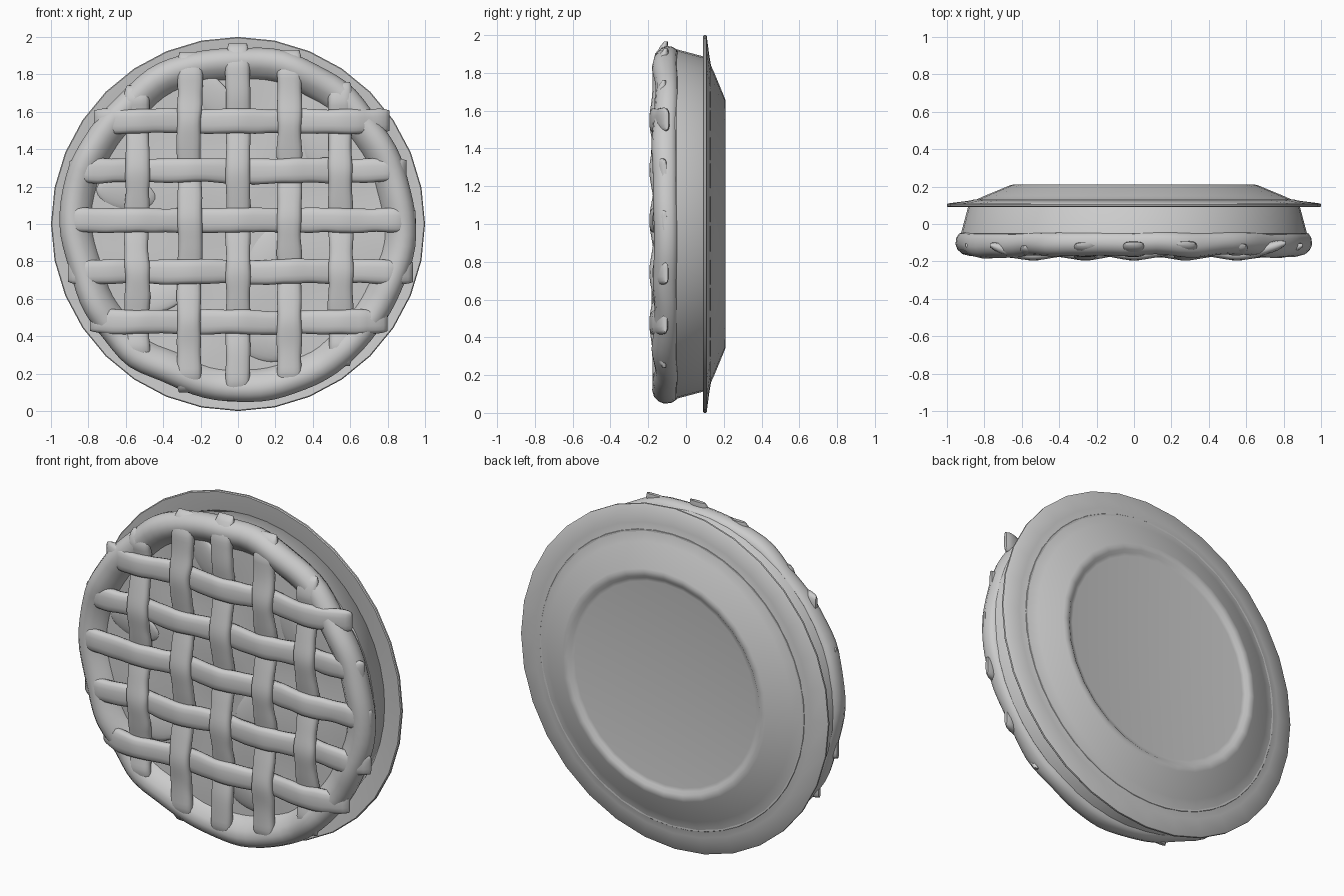
import bpy, bmesh, math, random
from mathutils import Vector, noise, Matrix

if "Cube" in bpy.data.objects:
    bpy.data.objects.remove(bpy.data.objects["Cube"])

random.seed(4)
CZ = 1.0  # height of the pie's axis, which runs along y


def finish(name, bm, angle=40):
    bmesh.ops.remove_doubles(bm, verts=bm.verts, dist=1e-5)
    bmesh.ops.recalc_face_normals(bm, faces=bm.faces)
    me = bpy.data.meshes.new(name)
    bm.to_mesh(me)
    bm.free()
    ob = bpy.data.objects.new(name, me)
    bpy.context.collection.objects.link(ob)
    bpy.ops.object.select_all(action='DESELECT')
    ob.select_set(True)
    bpy.context.view_layer.objects.active = ob
    bpy.ops.object.shade_smooth_by_angle(angle=math.radians(angle))
    return ob


def lathe(name, profile, segs, closed=False, warp=None, angle=40):
    """Revolve (radius, y) points round the pie's axis."""
    bm = bmesh.new()
    rings = []
    for r, y in profile:
        ring = []
        for i in range(segs):
            a = 2 * math.pi * i / segs
            rr, yy = warp(r, y, a) if warp else (r, y)
            ring.append(bm.verts.new((rr * math.cos(a), yy, CZ + rr * math.sin(a))))
        rings.append(ring)
    pairs = list(zip(rings, rings[1:]))
    if closed:
        pairs.append((rings[-1], rings[0]))
    else:
        bm.faces.new(rings[0])
        bm.faces.new(rings[-1])
    for a, b in pairs:
        for i in range(segs):
            j = (i + 1) % segs
            bm.faces.new((a[i], a[j], b[j], b[i]))
    return finish(name, bm, angle)


# Plate with a raised foot ring at the back
lathe("plate", [(0.62, 0.165), (0.66, 0.155), (0.82, 0.115), (0.90, 0.10),
                (0.995, 0.09), (1.0, 0.095), (1.0, 0.105), (0.995, 0.11),
                (0.90, 0.122), (0.84, 0.132), (0.80, 0.15), (0.665, 0.206),
                (0.65, 0.21), (0.625, 0.207), (0.61, 0.195), (0.59, 0.192)], 32)

# Tapered side of the pie
lathe("pie_side", [(0.86, 0.13), (0.885, 0.10), (0.925, -0.05), (0.90, -0.08)], 48)


# Uneven rolled crust edge
def crust_warp(r, y, a):
    n = noise.noise(Vector((3.2 * math.cos(a), 3.2 * math.sin(a), 0.3)))
    m = noise.noise(Vector((4 * math.cos(a), 4 * math.sin(a), 5.1)))
    return r + 0.025 * n, y + (0.018 * m if y < -0.1 else 0.006 * m)


lathe("crust_edge", [(0.905, -0.045), (0.928, -0.052), (0.942, -0.075), (0.947, -0.11),
                     (0.935, -0.14), (0.91, -0.163), (0.875, -0.172), (0.835, -0.16),
                     (0.80, -0.13), (0.775, -0.10), (0.77, -0.07), (0.84, -0.04)],
      96, True, crust_warp, 60)


# Slightly lumpy filling
def filling_warp(r, y, a):
    p = Vector((r * math.cos(a) * 3, r * math.sin(a) * 3, 2.0))
    return r, y + 0.014 * noise.noise(p)


lathe("filling", [(0.83, -0.07)] + [(0.82 - 0.08 * k, -0.10) for k in range(11)],
      64, False, filling_warp)

# Fruit slices showing through the filling
for k, (x, z, rot) in enumerate([(-0.14, 1.68, 50), (-0.60, 1.16, 10), (0.16, 0.86, 120),
                                 (-0.42, 0.62, 160), (0.42, 1.42, 70), (0.12, 0.36, 20)]):
    bm = bmesh.new()
    bmesh.ops.create_uvsphere(bm, u_segments=20, v_segments=10, radius=1)
    m = (Matrix.Translation((x, -0.10, z)) @ Matrix.Rotation(math.radians(rot), 4, 'Y')
         @ Matrix.Rotation(math.radians(8), 4, 'X') @ Matrix.Diagonal((0.16, 0.02, 0.09, 1)))
    bmesh.ops.transform(bm, matrix=m, verts=bm.verts)
    finish(f"fruit_slice_{k + 1}", bm)

# Woven lattice: strip position across, start and end along
columns = [(-0.54, 0.25, 1.74), (-0.26, 0.10, 1.92), (0.0, 0.055, 1.965),
           (0.275, 0.11, 1.93), (0.55, 0.24, 1.76)]
rows = [(1.55, -0.77, 0.81), (1.285, -0.90, 0.90), (1.02, -0.94, 0.95),
        (0.745, -0.91, 0.935), (0.475, -0.79, 0.80)]


def bell(d, w):
    return math.exp(-(d / w) ** 2)


def strip(name, pos, start, end, crossings, horizontal, seed):
    bm = bmesh.new()
    rings = []
    n, sides = 72, 14
    for i in range(n + 1):
        t = start + (end - start) * i / n
        x, z = (t, pos) if horizontal else (pos, t)
        depth = -0.147
        for c, over in crossings:
            depth += (-0.018 if over else 0.022) * bell(t - c, 0.10)
        # Ends bend down over the crust edge
        rad = math.hypot(x, z - CZ)
        depth += max(0, rad - 0.85) * 0.35
        tip = min(i, n - i)
        close = [0.35, 0.75, 0.92][tip] if tip < 3 else 1
        wob = noise.noise(Vector((t * 9, seed * 3.7, 0)))
        sway = 0.008 * noise.noise(Vector((t * 4, seed * 5.3, 7)))
        half_w = 0.065 * (1 + 0.10 * wob) * (0.7 + 0.3 * close)
        half_t = 0.03 * close
        ring = []
        for k in range(sides):
            a = 2 * math.pi * k / sides
            c, s = math.cos(a), math.sin(a)
            u = math.copysign(abs(c) ** 0.7, c) * half_w + sway
            v = math.copysign(abs(s) ** 0.8, s) * half_t + depth
            ring.append(bm.verts.new((x, v, z + u) if horizontal else (x + u, v, z)))
        rings.append(ring)
    for a, b in zip(rings, rings[1:]):
        for k in range(sides):
            j = (k + 1) % sides
            bm.faces.new((a[k], a[j], b[j], b[k]))
    bm.faces.new(rings[0])
    bm.faces.new(rings[-1])
    finish(name, bm, 60)


for j, (z, a, b) in enumerate(rows):
    cross = [(c[0], (i + j) % 2 == 0) for i, c in enumerate(columns)]
    strip(f"lattice_row_{j + 1}", z, a, b, cross, True, j + 1)
for i, (x, a, b) in enumerate(columns):
    cross = [(r[0], (i + j) % 2 == 1) for j, r in enumerate(rows)]
    strip(f"lattice_column_{i + 1}", x, a, b, cross, False, i + 11)
